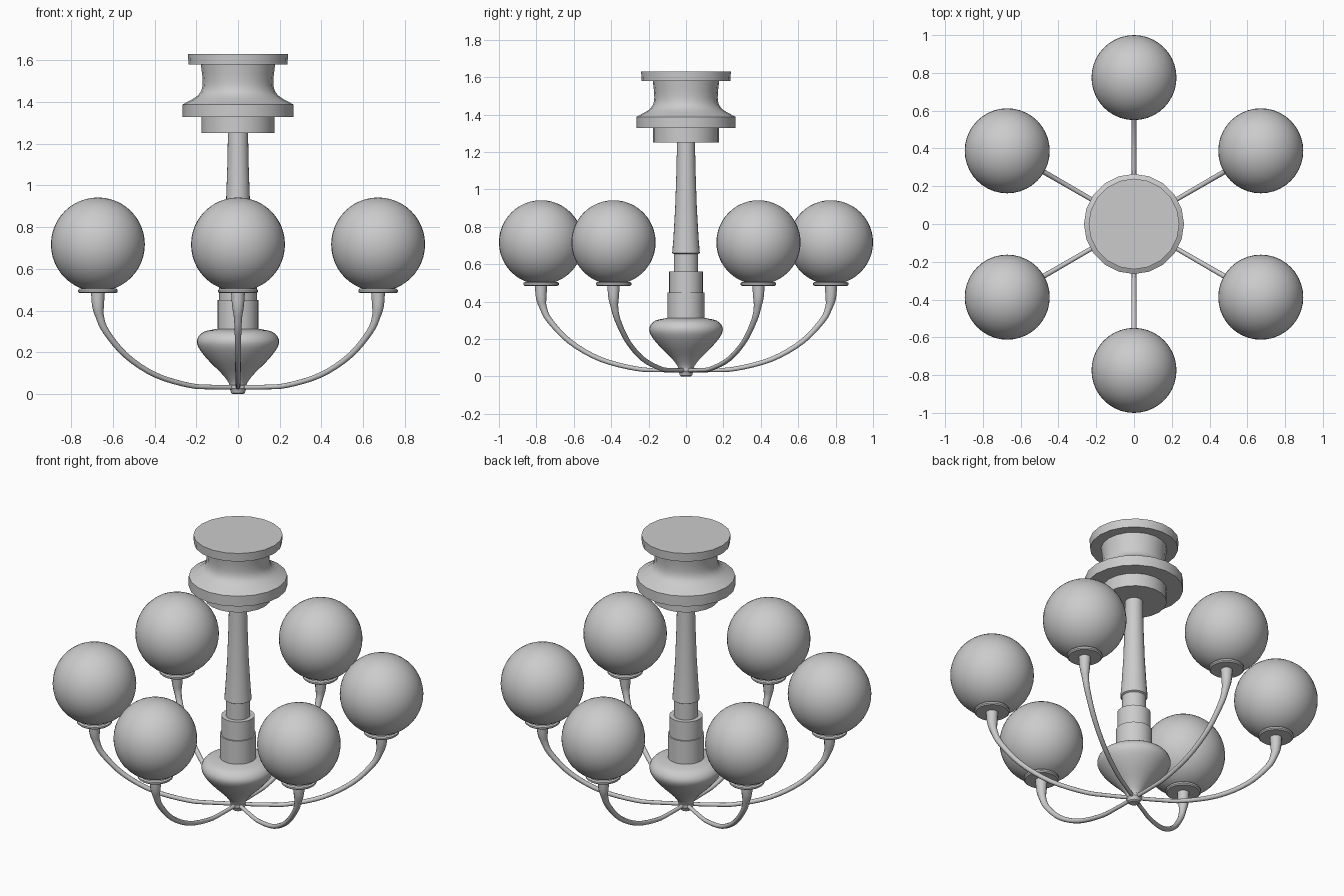
import bpy, bmesh, math
from mathutils import Vector

cube = bpy.data.objects.get("Cube")
if cube:
    bpy.data.objects.remove(cube)

grey = bpy.data.materials.new("light_grey")
grey.use_nodes = True
colour = (0.6, 0.6, 0.6, 1)
grey.diffuse_color = colour
grey.node_tree.nodes["Principled BSDF"].inputs["Base Color"].default_value = colour


def finish(name, bm, angle=35):
    bmesh.ops.recalc_face_normals(bm, faces=bm.faces)
    mesh = bpy.data.meshes.new(name)
    bm.to_mesh(mesh)
    bm.free()
    mesh.materials.append(grey)
    obj = bpy.data.objects.new(name, mesh)
    bpy.context.collection.objects.link(obj)
    bpy.ops.object.select_all(action='DESELECT')
    obj.select_set(True)
    bpy.context.view_layer.objects.active = obj
    bpy.ops.object.shade_smooth_by_angle(angle=math.radians(angle))
    return obj


def skin(bm, rings):
    """Join equal-sized rings of points into a capped tube."""
    loops = [[bm.verts.new(p) for p in ring] for ring in rings]
    n = len(loops[0])
    for a, b in zip(loops, loops[1:]):
        for i in range(n):
            j = (i + 1) % n
            bm.faces.new((a[i], a[j], b[j], b[i]))
    bm.faces.new(loops[0][::-1])
    bm.faces.new(loops[-1])


def lathe(name, profile, sides, centre=(0, 0)):
    """Turn a list of (radius, height) around a vertical axis."""
    turns = [2 * math.pi * i / sides for i in range(sides)]
    bm = bmesh.new()
    skin(bm, [[(centre[0] + r * math.cos(t), centre[1] + r * math.sin(t), z)
               for t in turns] for r, z in profile])
    return finish(name, bm)


def smooth_path(points, steps=5):
    """Catmull-Rom samples through points of any dimension."""
    pts = [Vector(p) for p in points]
    pts = [2 * pts[0] - pts[1]] + pts + [2 * pts[-1] - pts[-2]]
    out = []
    for a, b, c, d in zip(pts, pts[1:], pts[2:], pts[3:]):
        for k in range(steps):
            t = k / steps
            out.append(0.5 * (2 * b + (c - a) * t + (2 * a - 5 * b + 4 * c - d) * t ** 2
                              + (3 * b - a - 3 * c + d) * t ** 3))
    return out + [pts[-2]]


# Ceiling canopy: top plate, flared neck, wide band and lower step
neck = smooth_path([(0.178, 1.58), (0.17, 1.51), (0.174, 1.46), (0.2, 1.425), (0.265, 1.388)], 3)
lathe("ceiling_canopy", [(0.235, 1.63), (0.24, 1.63), (0.237, 1.58)]
      + [tuple(p) for p in neck]
      + [(0.265, 1.327), (0.176, 1.327), (0.176, 1.25)], 20)

# Central stem and stepped sleeves
lathe("stem", [(0.048, 1.26), (0.051, 1.1), (0.058, 0.9), (0.068, 0.73), (0.074, 0.66),
               (0.065, 0.655), (0.065, 0.55)], 24)
lathe("upper_sleeve", [(0.09, 0.56), (0.09, 0.44)], 24)
lathe("lower_sleeve", [(0.098, 0.45), (0.098, 0.3)], 24)

# Turned bowl and bottom finial
bowl = smooth_path([(0.1, 0.313), (0.165, 0.298), (0.195, 0.265), (0.19, 0.225),
                    (0.145, 0.165), (0.08, 0.1), (0.048, 0.06), (0.038, 0.035)], 3)
lathe("bowl", [tuple(p) for p in bowl], 32)
lathe("finial", [(0.025, 0.055), (0.042, 0.042), (0.043, 0.028), (0.036, 0.018),
                 (0.033, 0.006), (0.025, 0)], 20)

# Arm centreline as (reach, height, thickness)
arm_path = smooth_path([(0.01, 0.033, 0.011), (0.15, 0.034, 0.011), (0.27, 0.042, 0.012),
                        (0.458, 0.092, 0.013), (0.62, 0.185, 0.014), (0.73, 0.3, 0.016),
                        (0.764, 0.37, 0.02), (0.774, 0.42, 0.028), (0.775, 0.485, 0.033)], 4)
reach = 0.775
for index in range(6):
    angle = math.radians(30 + 60 * index)
    out = Vector((math.cos(angle), math.sin(angle), 0))
    side = Vector((-out.y, out.x, 0))
    up = Vector((0, 0, 1))

    # Swept arm
    rings = []
    for i, p in enumerate(arm_path):
        d = arm_path[min(i + 1, len(arm_path) - 1)] - arm_path[max(i - 1, 0)]
        along = (out * d[0] + up * d[1]).normalized()
        normal = along.cross(side)
        base = out * p[0] + up * p[1]
        rings.append([base + p[2] * (side * math.cos(t) + normal * math.sin(t))
                      for t in (math.pi * k / 6 for k in range(12))])
    bm = bmesh.new()
    skin(bm, rings)
    finish(f"arm_{index + 1}", bm)

    # Collar dish under the globe
    centre = out * reach
    lathe(f"collar_{index + 1}",
          [(0.03, 0.484), (0.088, 0.484), (0.095, 0.49), (0.095, 0.499), (0.088, 0.505),
           (0.06, 0.505)], 32, centre.xy)

    # Glass globe
    bm = bmesh.new()
    bmesh.ops.create_uvsphere(bm, u_segments=40, v_segments=24, radius=0.225)
    bmesh.ops.translate(bm, verts=bm.verts, vec=centre + up * 0.717)
    finish(f"globe_{index + 1}", bm)
